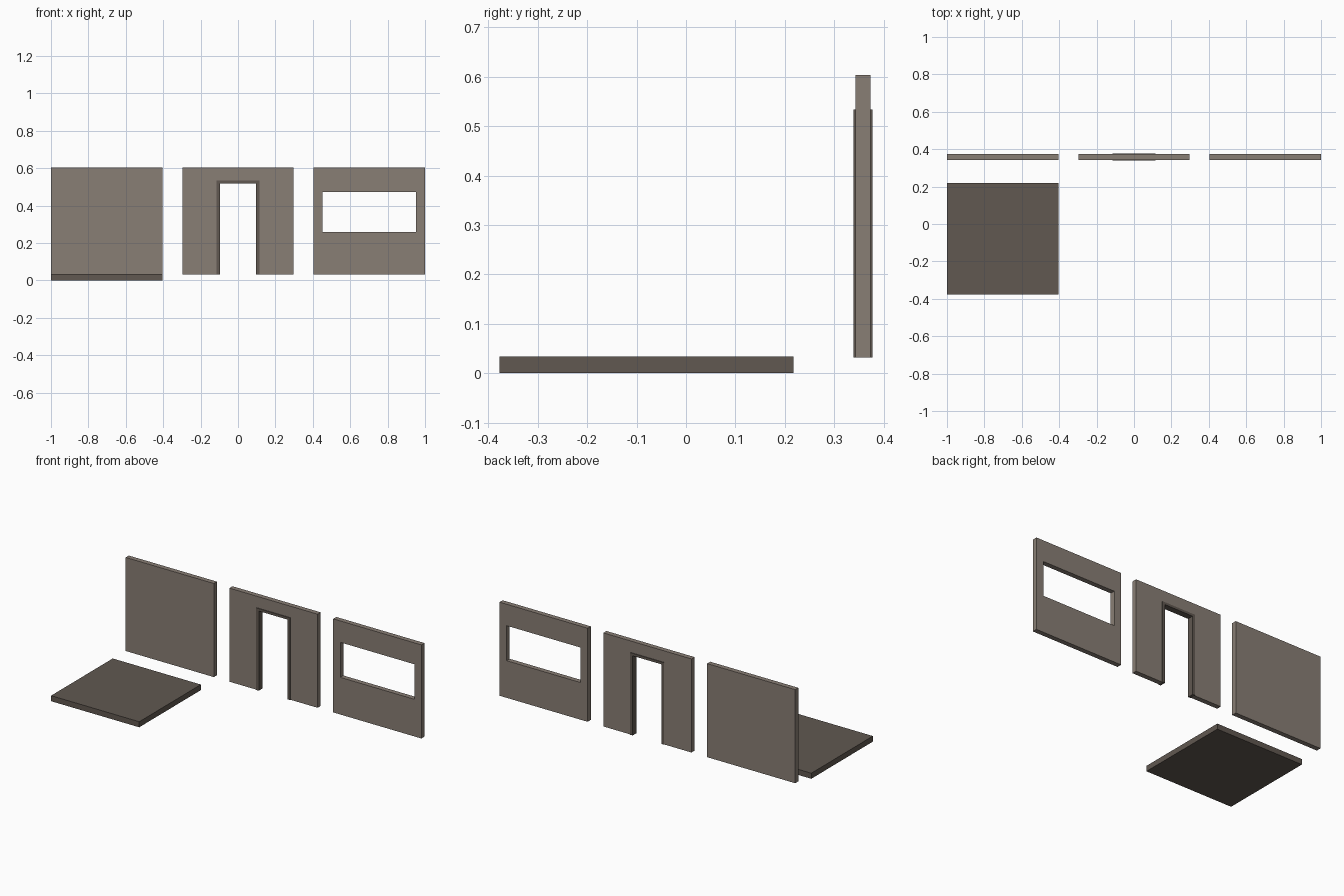
import bpy, bmesh

if "Cube" in bpy.data.objects:
    bpy.data.objects.remove(bpy.data.objects["Cube"])


def material(name, color):
    m = bpy.data.materials.new(name)
    m.diffuse_color = (*color, 1)
    m.use_nodes = True
    m.node_tree.nodes["Principled BSDF"].inputs["Base Color"].default_value = m.diffuse_color
    return m


WALL = material("warm grey plaster", (0.25, 0.21, 0.178))
DARK = material("dark brown", (0.119, 0.098, 0.082))


def panel(name, faces, y0, y1, mat):
    """Upright panel: faces drawn in x/z at y0, thickened back to y1."""
    bm = bmesh.new()
    verts = {}
    for face in faces:
        for x, z in face:
            if (x, z) not in verts:
                verts[(x, z)] = bm.verts.new((x, y0, z))
        bm.faces.new([verts[p] for p in face])
    ext = bmesh.ops.extrude_face_region(bm, geom=bm.faces[:], use_keep_orig=True)
    for v in ext["geom"]:
        if isinstance(v, bmesh.types.BMVert):
            v.co.y = y1
    bmesh.ops.recalc_face_normals(bm, faces=bm.faces[:])
    mesh = bpy.data.meshes.new(name)
    bm.to_mesh(mesh)
    bm.free()
    mesh.materials.append(mat)
    obj = bpy.data.objects.new(name, mesh)
    bpy.context.collection.objects.link(obj)
    return obj


def rect(x0, x1, z0, z1):
    return [(x0, z0), (x1, z0), (x1, z1), (x0, z1)]


def arch(inner, outer, z0, z_in, z_out):
    """Upside-down U outline around a door opening."""
    return [(-outer, z0), (-inner, z0), (-inner, z_in), (inner, z_in),
            (inner, z0), (outer, z0), (outer, z_out), (-outer, z_out)]


HALF = 0.298           # half width of every tile
Z0, Z1 = 0.032, 0.604  # wall bottom and top
Y0, Y1 = 0.343, 0.373  # wall front and back
LEFT, RIGHT = -1 + HALF, 1 - HALF

# Floor slab
panel("floor", [rect(LEFT - HALF, LEFT + HALF, 0, 0.034)], -0.377, 0.218, DARK)

# Plain wall
panel("plain_wall", [rect(LEFT - HALF, LEFT + HALF, Z0, Z1)], Y0, Y1, WALL)

# Door wall and its slightly proud dark frame
panel("door_wall", [arch(0.112, HALF, Z0, 0.532, Z1)], Y0, Y1, WALL)
panel("door_frame", [arch(0.097, 0.114, Z0, 0.519, 0.534)], 0.339, 0.377, DARK)

# Window wall: ring of four faces around the opening
outer = rect(RIGHT - HALF, RIGHT + HALF, Z0, Z1)
hole = rect(0.452, 0.952, 0.259, 0.473)
ring = [[outer[i], outer[(i + 1) % 4], hole[(i + 1) % 4], hole[i]] for i in range(4)]
panel("window_wall", ring, Y0, Y1, WALL)
